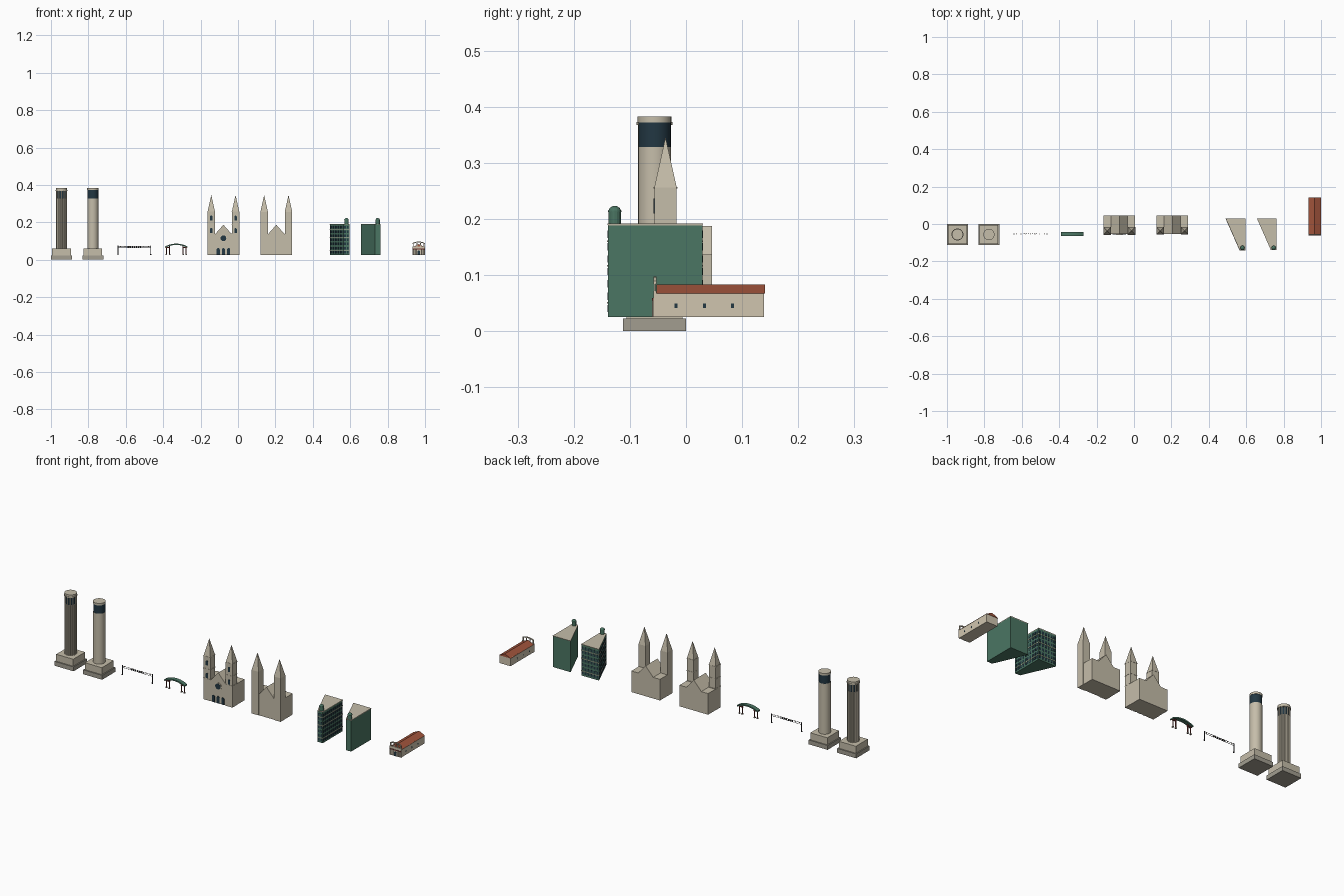
import bpy, bmesh
from math import sin, cos, pi
from mathutils import Vector

if "Cube" in bpy.data.objects:
    bpy.data.objects.remove(bpy.data.objects["Cube"])

COL = {"stone": (.56, .51, .40), "grey": (.36, .34, .28), "cream": (.63, .56, .43), "green": (.07, .18, .125),
       "dark": (.016, .038, .055), "red": (.36, .09, .045), "maroon": (.16, .03, .025), "iron": (.03, .03, .035)}
MATS = {}
for key, c in COL.items():
    MATS[key] = bpy.data.materials.new(key)
    MATS[key].diffuse_color = (*c, 1)

AXES = {"z": lambda u, v, t: (u, v, t), "y": lambda u, v, t: (u, t, v), "x": lambda u, v, t: (t, u, v)}


def solid(name, parts, col, smooth=False):
    """One object from prisms: (2D outline, axis, low, high, top scale)."""
    bm = bmesh.new()
    for pts, axis, lo, hi, *taper in parts:
        s = taper[0] if taper else 1
        cu, cv = (sum(p[i] for p in pts) / len(pts) for i in (0, 1))
        f = AXES[axis]
        a = [bm.verts.new(f(u, v, lo)) for u, v in pts]
        bm.faces.new(a)
        n = len(pts)
        if s == 0:
            tip = bm.verts.new(f(cu, cv, hi))
            for i in range(n):
                bm.faces.new((a[i], a[(i + 1) % n], tip))
            continue
        b = [bm.verts.new(f(cu + (u - cu) * s, cv + (v - cv) * s, hi)) for u, v in pts]
        bm.faces.new(b)
        for i in range(n):
            bm.faces.new((a[i], a[(i + 1) % n], b[(i + 1) % n], b[i]))
    bmesh.ops.recalc_face_normals(bm, faces=bm.faces)
    me = bpy.data.meshes.new(name)
    bm.to_mesh(me)
    bm.free()
    ob = bpy.data.objects.new(name, me)
    bpy.context.collection.objects.link(ob)
    me.materials.append(MATS[col])
    if smooth:
        bpy.context.view_layer.objects.active = ob
        ob.select_set(True)
        bpy.ops.object.shade_smooth_by_angle(angle=.6)
        ob.select_set(False)
    return ob


def rect(u0, u1, v0, v1):
    return [(u0, v0), (u1, v0), (u1, v1), (u0, v1)]


def box(x0, x1, y0, y1, z0, z1):
    return rect(x0, x1, y0, y1), "z", z0, z1


def circle(u, v, r, n=24):
    return [(u + r * cos(2 * pi * i / n), v + r * sin(2 * pi * i / n)) for i in range(n)]


def arch(u, v0, w, h):
    """Round-topped opening outline."""
    return [(u - w, v0), (u + w, v0)] + [(u + w * cos(pi * i / 8), v0 + h - w + w * sin(pi * i / 8)) for i in range(9)]


# Column towers
def tower(tag, x, detailed):
    y = -.056
    solid(tag + "_plinth", [box(x - .056, x + .056, y - .056, y + .056, 0, .023)], "grey")
    solid(tag + "_podium", [box(x - .05, x + .05, y - .05, y + .05, .023, .06)], "stone")
    if detailed:
        flutes = []
        for i in range(64):
            r = .0295 if i % 4 < 2 else .0265
            a = 2 * pi * (i + .5) / 64
            flutes.append((x + r * cos(a), y + r * sin(a)))
        solid(tag + "_fluted_shaft", [(flutes, "z", .06, .328)], "stone")
        solid(tag + "_lantern", [(circle(x, y, .0265, 32), "z", .328, .37)], "dark")
        piers = [(circle(x + .0265 * cos(a), y + .0265 * sin(a), .003, 8), "z", .328, .37)
                 for a in (2 * pi * i / 12 for i in range(12))]
        solid(tag + "_piers", piers, "stone")
        solid(tag + "_ring", [(circle(x, y, .032, 32), "z", .367, .373)], "stone")
    else:
        solid(tag + "_shaft", [(circle(x, y, .0295), "z", .06, .328)], "stone", True)
        solid(tag + "_band", [(circle(x, y, .029), "z", .328, .372)], "dark", True)
    solid(tag + "_cap", [(circle(x, y, .03), "z", .372, .383)], "stone", True)


tower("fluted_tower", -.944, True)
tower("plain_tower", -.776, False)

# Hanging street sign: posts, wires, bulbs and blank plates
sx, sy = -.554, -.053
solid("sign_posts", [(circle(sx + s * .088, sy, .002, 8), "z", .025, .075) for s in (-1, 1)]
      + [(circle(sx + s * .088, sy, .0035, 8), "z", .025, .03) for s in (-1, 1)], "iron")
solid("sign_wires", [box(sx - .088, sx + .088, sy - .0007, sy + .0007, z, z + .0012) for z in (.0715, .063)], "iron")
solid("sign_plates", [box(sx + .011 * i - .003, sx + .011 * i + .003, sy - .001, sy + .001, .0635, .0715)
                      for i in range(-3, 4)], "iron")
solid("sign_bulbs", [(circle(sx + .025 * i, sy, .0025, 8), "z", .069, .073) for i in range(-3, 4)], "cream")

# Arched canopy
cx, cy = -.33, -.053
arc = [(-.06 + .12 * i / 16) for i in range(17)]


def rise(u):
    return .068 + .015 * (1 - (u / .06) ** 2)


roof = [(cx + u, rise(u) + .003) for u in arc] + [(cx + u, rise(u) - .004) for u in reversed(arc)]
solid("canopy_roof", [(roof, "y", cy - .011, cy + .011)], "green", True)
offs = (-.053, -.036, .036, .053)
solid("canopy_posts", [(circle(cx + u, cy, .0025, 10), "z", .025, rise(u)) for u in offs], "maroon")
solid("canopy_beams", [box(cx + s * .0445 - .012, cx + s * .0445 + .012, cy - .003, cy + .003, .062, .067)
                       for s in (-1, 1)], "maroon")
solid("canopy_feet", [box(cx + u - .004, cx + u + .004, cy - .004, cy + .004, .025, .03) for u in offs], "grey")


# Twin-spire churches
def church(tag, x, detailed):
    nave = [(x - .084, .025), (x + .084, .025), (x + .084, .137), (x + .044, .137), (x, .187),
            (x - .044, .137), (x - .084, .137)]
    solid(tag + "_nave", [(nave, "y", -.054, .046)], "stone")
    towers, spires, bands, wins = [], [], [], []
    for s in (-1, 1):
        tx = x + s * .065
        towers.append(box(tx - .02, tx + .02, -.0565, -.0165, .025, .256))
        spires.append((*box(tx - .02, tx + .02, -.0565, -.0165, .256, .346), 0))
        bands += [box(tx - .021, tx + .021, -.0575, -.0155, z, z + .003) for z in (.137, .189, .254)]
        wins += [(arch(tx, z, .0065, .026), "y", -.058, -.056) for z in (.143, .21)]
    solid(tag + "_towers", towers, "stone")
    solid(tag + "_spires", spires, "stone")
    if detailed:
        solid(tag + "_string_courses", bands, "stone")
        solid(tag + "_tower_windows", wins, "dark")
        solid(tag + "_doors", [(arch(x + u, .025, .0085, .037), "y", -.0565, -.053) for u in (-.028, 0, .028)], "dark")
        solid(tag + "_round_window_frame", [(circle(x, .115, .02), "y", -.0565, -.053)], "cream")
        solid(tag + "_round_window", [(circle(x, .115, .0155), "y", -.058, -.053)], "dark")


church("ornate_church", -.078, True)
church("plain_church", .205, False)


# Wedge-shaped office blocks with corner turret
def wedge(tag, x, detailed):
    foot = [(x - .052, .029), (x + .022, -.139), (x + .052, -.139), (x + .052, .029)]
    solid(tag + "_body", [(foot, "z", .025, .188)], "green")
    solid(tag + "_roof", [(foot, "z", .188, .1915, 1.015)], "stone")
    t = (x + .037, -.127)
    solid(tag + "_turret", [(circle(*t, .011, 16), "z", .19, .214), (circle(*t, .012, 16), "z", .212, .215)], "green")
    solid(tag + "_turret_dome", [(circle(*t, .011, 16), "z", .215, .2195, .8),
                                 (circle(*t, .0088, 16), "z", .2195, .223, .4)], "green")
    if not detailed:
        return
    wins, bands = [], []
    for i in range(4):
        p, q = Vector(foot[i]), Vector(foot[(i + 1) % 4])
        d = (q - p).normalized()
        out = Vector((d.y, -d.x))
        length = (q - p).length
        n = round(length / .017)
        step = length / n

        def strip(a, b, depth):
            return [tuple(p + d * a - out * .001), tuple(p + d * b - out * .001),
                    tuple(p + d * b + out * depth), tuple(p + d * a + out * depth)]
        for f in range(7):
            z = .034 + .022 * f
            wins += [(strip(step * (k + .2), step * (k + .8), .001), "z", z, z + .013) for k in range(n)]
        for z in (.049, .115, .159):
            bands.append((strip(0, length, .0015), "z", z, z + .003))
    solid(tag + "_windows", wins, "dark")
    solid(tag + "_bands", bands, "stone")


wedge("windowed_wedge", .543, True)
wedge("plain_wedge", .71, False)

# Mission chapel
mx = .966
solid("chapel_walls", [box(mx - .032, mx + .032, -.055, .139, .025, .068)], "cream")
solid("chapel_roof", [([(mx - .034, .067), (mx + .034, .067), (mx, .083)], "y", -.053, .141)], "red")
solid("chapel_side_windows", [box(mx + s * .0325 - .001, mx + s * .0325 + .001, y - .0027, y + .0027, .041, .049)
                              for s in (-1, 1) for y in (-.018, .033, .083)], "dark")
# Facade with open bell arcade under a curved cap
solid("chapel_facade", [box(mx - .034, mx + .034, -.058, -.053, .025, .072)], "cream")
solid("chapel_bell_piers", [box(mx + u - .0025, mx + u + .0025, -.057, -.054, .072, .09)
                            for u in (-.029, -.01, .01, .029)], "cream")
us = [-.033 + .066 * i / 12 for i in range(13)]
cap = [(mx + u, .097 - 7 * u * u) for u in us] + [(mx + u, .092 - 7 * u * u) for u in reversed(us)]
solid("chapel_cap", [(cap, "y", -.058, -.053)], "cream")
solid("chapel_columns", [(circle(mx + u, -.058, .0025, 10), "z", .025, .055) for u in (-.028, -.014, .014, .028)],
      "cream")
solid("chapel_balcony", [box(mx - .033, mx + .033, -.0605, -.056, .055, .059)], "maroon")
solid("chapel_door", [(arch(mx, .025, .007, .024), "y", -.059, -.056)], "dark")

for m in bpy.data.materials:
    if m.users and not m.is_grease_pencil:
        m.use_nodes = True
        m.node_tree.nodes["Principled BSDF"].inputs["Base Color"].default_value = m.diffuse_color
